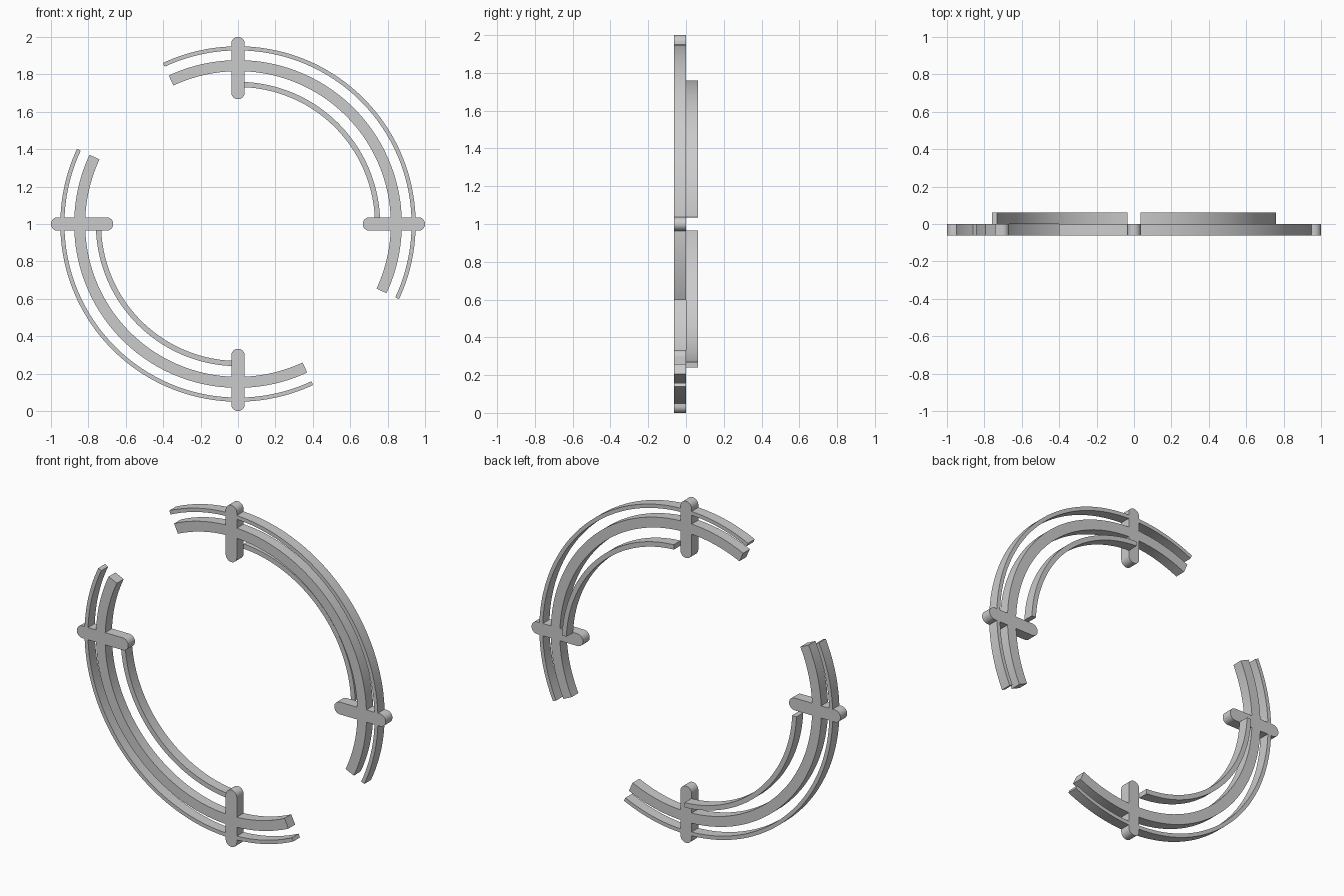
import bpy
import bmesh
from math import cos, sin, pi, radians

DEPTH = 0.0625      # thickness of every layer
CENTRE_Z = 1.0
BAR_HALF = 0.036    # half width of the clip bars

if "Cube" in bpy.data.objects:
    bpy.data.objects.remove(bpy.data.objects["Cube"], do_unlink=True)

grey = bpy.data.materials.new("light grey")
grey.use_nodes = True
colour = (0.6, 0.6, 0.6, 1.0)
grey.diffuse_color = colour
grey.node_tree.nodes["Principled BSDF"].inputs["Base Color"].default_value = colour


def finish(name, bm):
    """Turn a bmesh into a smooth-shaded object with sharp corners."""
    bmesh.ops.recalc_face_normals(bm, faces=bm.faces[:])
    mesh = bpy.data.meshes.new(name)
    bm.to_mesh(mesh)
    bm.free()
    mesh.materials.append(grey)
    obj = bpy.data.objects.new(name, mesh)
    bpy.context.collection.objects.link(obj)
    bpy.ops.object.select_all(action="DESELECT")
    obj.select_set(True)
    bpy.context.view_layer.objects.active = obj
    bpy.ops.object.shade_smooth_by_angle(angle=radians(30))


def arc_rail(name, inner, outer, start, end, front, steps=72):
    """Rectangular section swept round the centre; angles in degrees."""
    bm = bmesh.new()
    back = front + DEPTH
    section = [(inner, front), (outer, front), (outer, back), (inner, back)]
    rings = []
    for i in range(steps + 1):
        a = radians(start + (end - start) * i / steps)
        rings.append([bm.verts.new((r * cos(a), y, CENTRE_Z + r * sin(a)))
                      for r, y in section])
    for p, q in zip(rings, rings[1:]):
        for k in range(4):
            n = (k + 1) % 4
            bm.faces.new((p[k], p[n], q[n], q[k]))
    bm.faces.new(rings[0])
    bm.faces.new(rings[-1])
    finish(name, bm)


def clip_bar(name, turn, inner=0.667, outer=1.0, steps=16):
    """Round-ended radial bar, pointing outwards at the given angle."""
    bm = bmesh.new()
    outline = []
    for centre, first in ((outer - BAR_HALF, -pi / 2), (inner + BAR_HALF, pi / 2)):
        for i in range(steps + 1):
            a = first + pi * i / steps
            outline.append((centre + BAR_HALF * cos(a), BAR_HALF * sin(a)))
    c, s = cos(radians(turn)), sin(radians(turn))
    face = bm.faces.new([bm.verts.new((u * c - v * s, -DEPTH, CENTRE_Z + u * s + v * c))
                         for u, v in outline])
    extruded = bmesh.ops.extrude_face_region(bm, geom=[face])["geom"]
    verts = [g for g in extruded if isinstance(g, bmesh.types.BMVert)]
    bmesh.ops.translate(bm, verts=verts, vec=(0, DEPTH, 0))
    finish(name, bm)


# Two identical halves, half a turn apart
for label, turn in (("upper_left", 0), ("lower_right", 180)):
    arc_rail(label + "_outer_rail", 0.928, 0.95, turn - 25, turn + 115, -DEPTH)
    arc_rail(label + "_middle_rail", 0.817, 0.876, turn - 25, turn + 115, -DEPTH)
    arc_rail(label + "_inner_rail", 0.732, 0.76, turn + 2.7, turn + 87.3, 0.0)

# Four clip bars holding the rails
for label, turn in (("left", 0), ("top", 90), ("right", 180), ("bottom", 270)):
    clip_bar(label + "_clip_bar", turn)
